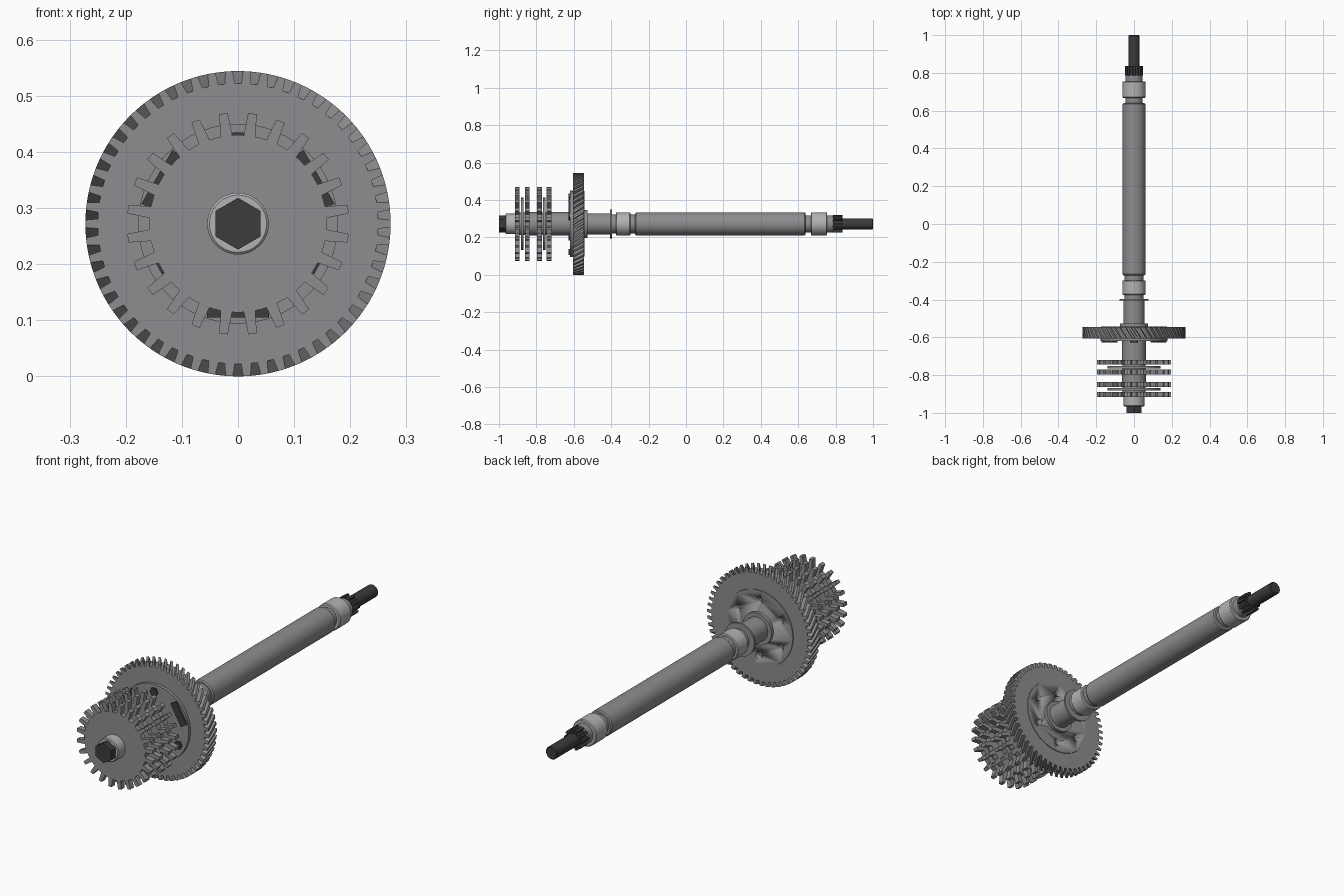
import bpy, bmesh, math
from math import pi, sin, cos

if "Cube" in bpy.data.objects:
    bpy.data.objects.remove(bpy.data.objects["Cube"])

ZC = 0.272  # height of the shaft axis


def material(name, v):
    m = bpy.data.materials.new(name)
    m.diffuse_color = (v, v, v * 1.03, 1)
    m.use_nodes = True
    m.node_tree.nodes["Principled BSDF"].inputs["Base Color"].default_value = m.diffuse_color
    return m


MID = material("steel", 0.27)
LIGHT = material("polished_steel", 0.45)
DARK = material("black_steel", 0.045)


def finish(name, bm, mat):
    bmesh.ops.recalc_face_normals(bm, faces=bm.faces)
    me = bpy.data.meshes.new(name)
    bm.to_mesh(me)
    bm.free()
    me.materials.append(mat)
    ob = bpy.data.objects.new(name, me)
    bpy.context.collection.objects.link(ob)
    bpy.ops.object.select_all(action='DESELECT')
    ob.select_set(True)
    bpy.context.view_layer.objects.active = ob
    bpy.ops.object.shade_smooth_by_angle(angle=math.radians(30))
    return ob


def ring_part(name, outline, y0, y1, mat, bore=0.0, twist=0.0, steps=1):
    """Sweep a polar outline [(radius, angle)] along y, optionally bored and twisted."""
    bm = bmesh.new()
    n = len(outline)

    def loop(radius, s):
        y = y0 + (y1 - y0) * s / steps
        t = twist * s / steps
        return [bm.verts.new(((radius or r) * cos(a + t), y, ZC + (radius or r) * sin(a + t)))
                for r, a in outline]

    def bridge(a, b):
        for i in range(n):
            j = (i + 1) % n
            bm.faces.new((a[i], a[j], b[j], b[i]))

    outer = [loop(0, s) for s in range(steps + 1)]
    for a, b in zip(outer, outer[1:]):
        bridge(a, b)
    if bore:
        inner = [loop(bore, 0), loop(bore, steps)]
        bridge(*inner)
        bridge(outer[0], inner[0])
        bridge(outer[-1], inner[1])
    else:
        bm.faces.new(outer[0])
        bm.faces.new(outer[-1])
    return finish(name, bm, mat)


def circle(r, n=48, start=0.0):
    return [(r, start + 2 * pi * i / n) for i in range(n)]


def teeth(n, root, tip, base_frac, tip_frac, start=0.0):
    """Toothed outline; fractions are widths relative to the pitch."""
    p = 2 * pi / n
    pts = []
    for i in range(n):
        c = start + i * p
        pts += [(root, c - base_frac * p / 2), (tip, c - tip_frac * p / 2),
                (tip, c + tip_frac * p / 2), (root, c + base_frac * p / 2),
                (root, c + p / 2)]
    return pts


def lathe(name, profile, mat, n=48):
    """Solid of revolution around the shaft axis from (y, radius) points."""
    bm = bmesh.new()
    rings = [[bm.verts.new((r * cos(2 * pi * i / n), y, ZC + r * sin(2 * pi * i / n)))
              for i in range(n)] for y, r in profile]
    for a, b in zip(rings, rings[1:]):
        for i in range(n):
            j = (i + 1) % n
            bm.faces.new((a[i], a[j], b[j], b[i]))
    bm.faces.new(rings[0])
    bm.faces.new(rings[-1])
    return finish(name, bm, mat)


def collar(name, y0, y1, r, mat, c=0.004):
    return lathe(name, [(y0, r - c), (y0 + c, r), (y1 - c, r), (y1, r - c)], mat)


# Main shaft with stepped necks
lathe("main_shaft", [(-0.966, 0.04), (-0.72, 0.04), (-0.72, 0.063), (-0.6, 0.063),
                     (-0.6, 0.075), (-0.527, 0.075), (-0.527, 0.056), (-0.405, 0.056),
                     (-0.405, 0.077), (-0.396, 0.077), (-0.396, 0.05), (-0.272, 0.05),
                     (-0.272, 0.056), (-0.266, 0.061), (0.634, 0.061), (0.64, 0.056),
                     (0.64, 0.046), (0.787, 0.046)], MID)

# Bearings and end collar
collar("front_collar", -0.966, -0.91, 0.055, LIGHT)
collar("middle_bearing", -0.375, -0.298, 0.062, LIGHT)
collar("rear_bearing", 0.668, 0.755, 0.062, LIGHT)

# Dark ends: hexagon, pinion and output shaft
ring_part("hex_end", circle(0.046, 6, pi / 2), -1.0, -0.96, DARK)
ring_part("output_pinion", teeth(10, 0.035, 0.048, 0.55, 0.4), 0.785, 0.836, DARK)
collar("output_shaft", 0.78, 1.0, 0.03, DARK)

# Four sprockets in two pairs, each pair joined by a spacer disc
SPROCKET = teeth(24, 0.158, 0.198, 0.5, 0.3, pi / 24)
for i, (a, b) in enumerate([(-0.915, -0.889), (-0.862, -0.836),
                            (-0.797, -0.771), (-0.745, -0.719)]):
    ring_part(f"sprocket_{i + 1}", SPROCKET, a, b, MID)
for i, (a, b) in enumerate([(-0.89, -0.861), (-0.772, -0.744)]):
    mid = (a + b) / 2
    lathe(f"spacer_disc_{i + 1}", [(a, 0.06), (mid - 0.007, 0.06), (mid - 0.007, 0.14),
                                   (mid + 0.007, 0.14), (mid + 0.007, 0.06), (b, 0.06)], MID)
lathe("sprocket_hub", [(-0.837, 0.063), (-0.796, 0.063)], MID)

# Helical gear rim
ring_part("helical_gear", teeth(54, 0.25, 0.272, 0.6, 0.42), -0.605, -0.545, MID,
          bore=0.176, twist=0.15, steps=6)

# Gear plate with six holes in its back face
plate = lathe("gear_plate", [(-0.62, 0.178), (-0.606, 0.178), (-0.606, 0.1755),
                             (-0.542, 0.1755)], MID, 64)
bm = bmesh.new()
for i in range(6):
    a = pi / 6 + i * pi / 3
    n = 20
    rings = [[bm.verts.new((0.128 * cos(a) + 0.016 * cos(2 * pi * k / n), y,
                            ZC + 0.128 * sin(a) + 0.016 * sin(2 * pi * k / n)))
              for k in range(n)] for y in (-0.565, -0.52)]
    for k in range(n):
        bm.faces.new((rings[0][k], rings[0][(k + 1) % n], rings[1][(k + 1) % n], rings[1][k]))
    for r in rings:
        bm.faces.new(r)
cutter = finish("hole_cutter", bm, MID)
cutter.hide_render = True
mod = plate.modifiers.new("holes", 'BOOLEAN')
mod.object = cutter
mod.operation = 'DIFFERENCE'
mod.solver = 'EXACT'
bpy.context.view_layer.objects.active = plate
bpy.ops.object.modifier_apply(modifier=mod.name)
bpy.data.objects.remove(cutter)

# Dark drive dogs and hex bolts alternating on the plate front
for i in range(3):
    a = pi / 6 + i * 2 * pi / 3
    bm = bmesh.new()
    bmesh.ops.create_cube(bm, size=1)
    for v in bm.verts:
        r, t, y = 0.15 + v.co.x * 0.034, v.co.z * 0.11, -0.62 + v.co.y * 0.016
        v.co = (r * cos(a) - t * sin(a), y, ZC + r * sin(a) + t * cos(a))
    finish(f"drive_dog_{i + 1}", bm, DARK)
    b = a + pi / 3
    bm = bmesh.new()
    rings = [[bm.verts.new((0.145 * cos(b) + 0.02 * cos(k * pi / 3), y,
                            ZC + 0.145 * sin(b) + 0.02 * sin(k * pi / 3)))
              for k in range(6)] for y in (-0.628, -0.61)]
    for k in range(6):
        bm.faces.new((rings[0][k], rings[0][(k + 1) % 6], rings[1][(k + 1) % 6], rings[1][k]))
    for r in rings:
        bm.faces.new(r)
    finish(f"hex_bolt_{i + 1}", bm, DARK)
